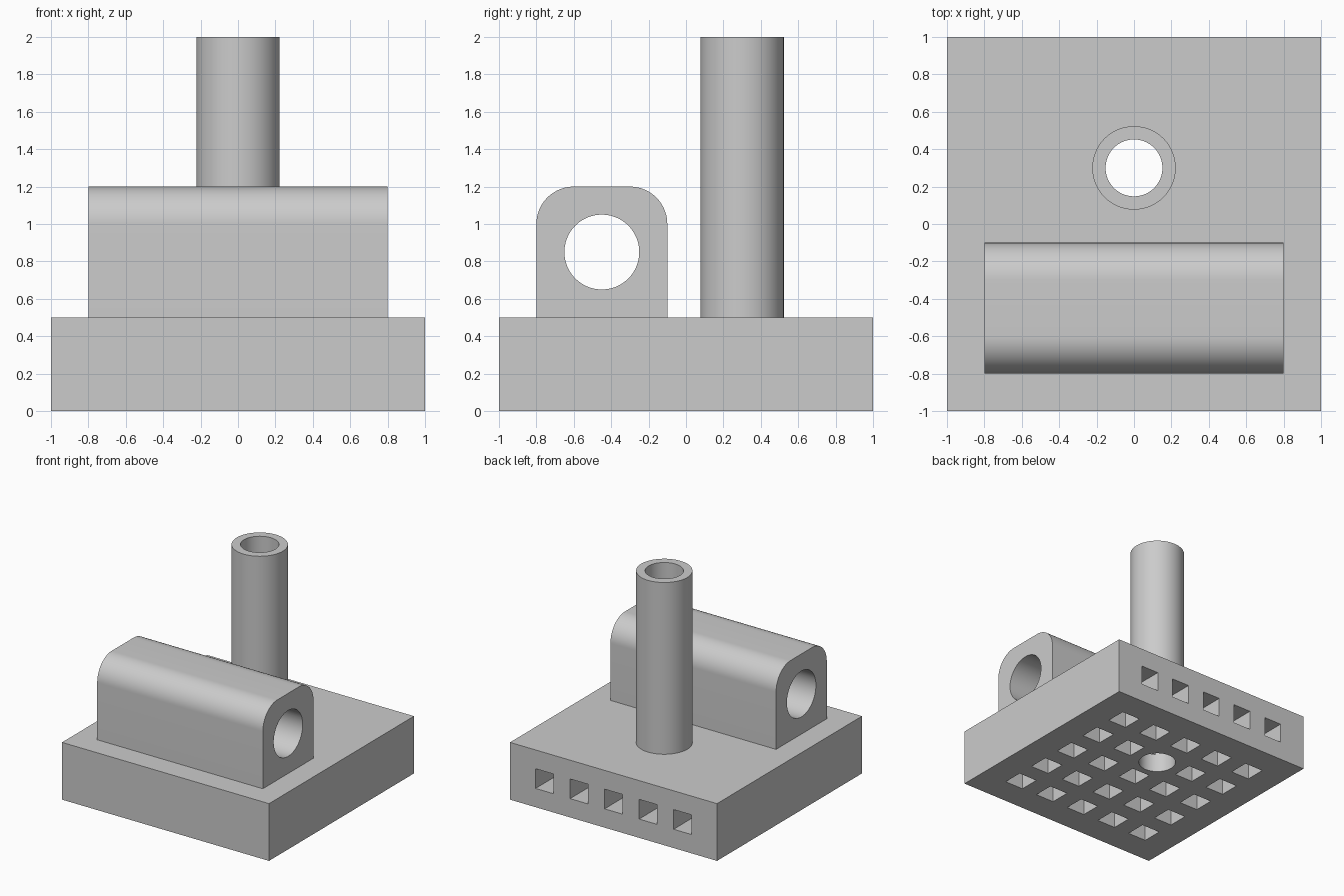
import bpy, bmesh, math
from mathutils import Matrix

if "Cube" in bpy.data.objects:
    bpy.data.objects.remove(bpy.data.objects["Cube"], do_unlink=True)

grey = bpy.data.materials.new("light_grey")
grey.use_nodes = True
grey.diffuse_color = (0.6, 0.6, 0.6, 1)
grey.node_tree.nodes["Principled BSDF"].inputs["Base Color"].default_value = (0.6, 0.6, 0.6, 1)


def add_box(bm, low, high):
    """Add an axis-aligned box between two corners."""
    size = [h - l for l, h in zip(low, high)]
    mid = [(h + l) / 2 for l, h in zip(low, high)]
    bmesh.ops.create_cube(bm, size=1, matrix=Matrix.Translation(mid) @ Matrix.Diagonal((*size, 1)))


def add_cylinder(bm, centre, radius, length, axis="Z"):
    turn = Matrix.Rotation(math.pi / 2, 4, "Y") if axis == "X" else Matrix.Identity(4)
    bmesh.ops.create_cone(bm, cap_ends=True, segments=96, radius1=radius, radius2=radius,
                          depth=length, matrix=Matrix.Translation(centre) @ turn)


def make_object(name, bm):
    mesh = bpy.data.meshes.new(name)
    bm.to_mesh(mesh)
    bm.free()
    mesh.materials.append(grey)
    obj = bpy.data.objects.new(name, mesh)
    bpy.context.collection.objects.link(obj)
    return obj


def cut(obj, cutter):
    """Subtract the cutter and bake the result."""
    mod = obj.modifiers.new("cut", "BOOLEAN")
    mod.operation = "DIFFERENCE"
    mod.solver = "EXACT"
    mod.object = cutter
    graph = bpy.context.evaluated_depsgraph_get()
    mesh = bpy.data.meshes.new_from_object(obj.evaluated_get(graph))
    obj.modifiers.clear()
    obj.data = mesh


def smooth(obj):
    bpy.ops.object.select_all(action="DESELECT")
    obj.select_set(True)
    bpy.context.view_layer.objects.active = obj
    bpy.ops.object.shade_smooth_by_angle(angle=math.radians(30))


# Layout
base_top = 0.5
tube_y = 0.3
pitch = 1 / 3
steps = [i * pitch for i in range(-2, 3)]

# Base plate
bm = bmesh.new()
add_box(bm, (-1, -1, 0), (1, 1, base_top))
base = make_object("base", bm)

# Rounded block: box with its two long top edges bevelled
bm = bmesh.new()
add_box(bm, (-0.8, -0.8, base_top), (0.8, -0.1, 1.2))
top_edges = [e for e in bm.edges
             if all(v.co.z > 1 for v in e.verts) and abs(e.verts[0].co.x - e.verts[1].co.x) > 1]
bmesh.ops.bevel(bm, geom=top_edges, offset=0.2, segments=20, profile=0.5, affect="EDGES")
block = make_object("rounded_block", bm)

# Upright tube
bm = bmesh.new()
add_cylinder(bm, (0, tube_y, 1.25), 0.223, 1.5)
tube = make_object("upright_tube", bm)

# Cutter for the cross hole through the block
bm = bmesh.new()
add_cylinder(bm, (0, -0.45, 0.85), 0.2, 2, "X")
cross_hole = make_object("cross_hole_cutter", bm)

# Cutter for the bore through tube and base
bm = bmesh.new()
add_cylinder(bm, (0, tube_y, 1), 0.152, 2.4)
bore = make_object("bore_cutter", bm)

# Cutter for the channels entering from the back
bm = bmesh.new()
half = 0.086
for x in steps:
    add_box(bm, (x - half, -0.74, 0.25 - half), (x + half, 1.1, 0.25 + half))
channels = make_object("channel_cutter", bm)

# Cutter for the grid of pockets underneath, leaving out the one at the bore
bm = bmesh.new()
half = 0.09
for x in steps:
    for y in steps:
        if math.hypot(x, y - tube_y) > 0.1:
            add_box(bm, (x - half, y - half, -0.1), (x + half, y + half, 0.25))
pockets = make_object("pocket_cutter", bm)

for obj, cutters in ((block, [cross_hole]), (tube, [bore]), (base, [channels, pockets, bore])):
    for cutter in cutters:
        cut(obj, cutter)
    smooth(obj)

for helper in (cross_hole, bore, channels, pockets):
    bpy.data.objects.remove(helper, do_unlink=True)
